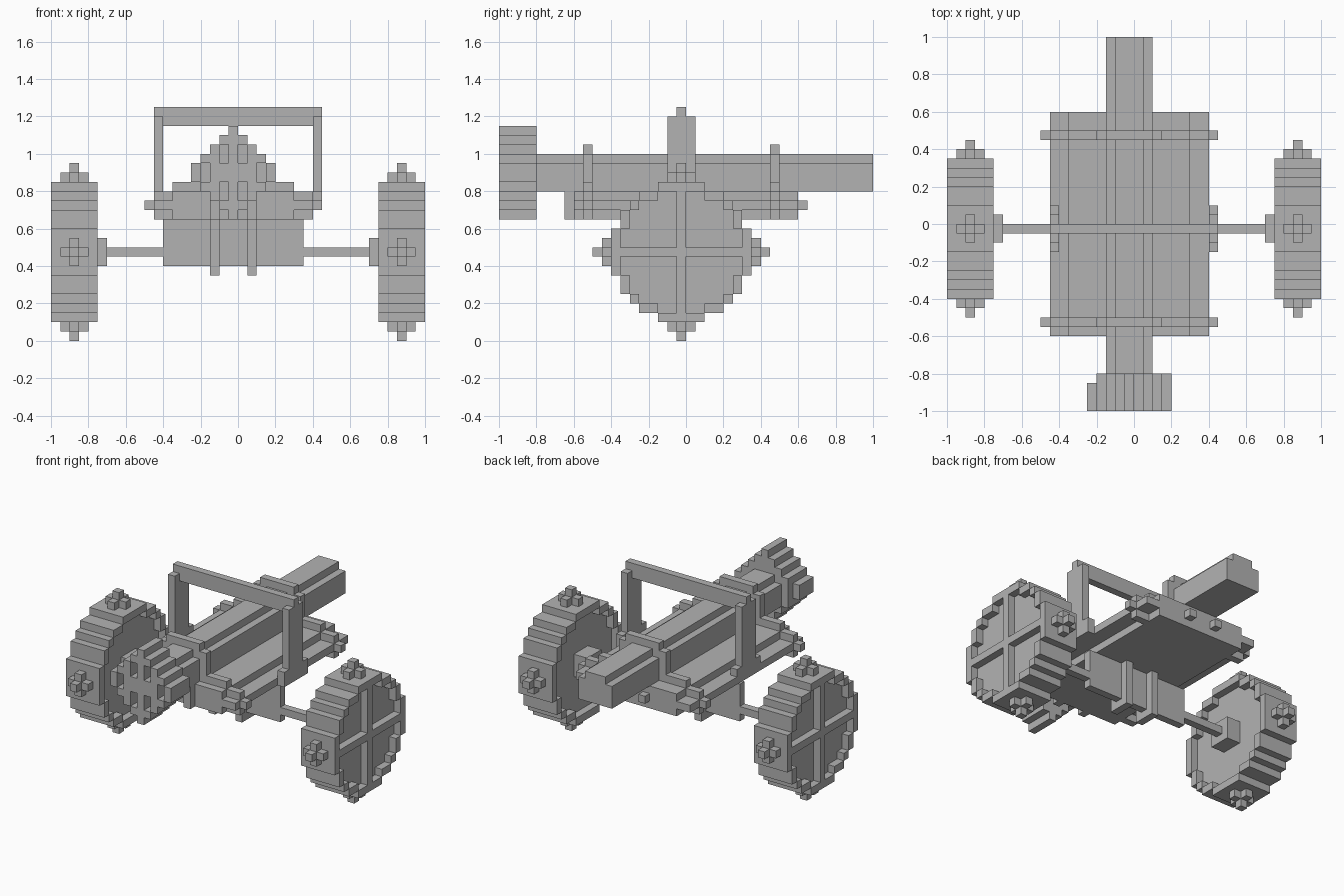
import bpy
import bmesh
from mathutils import Vector

if "Cube" in bpy.data.objects:
    bpy.data.objects.remove(bpy.data.objects["Cube"], do_unlink=True)

U = 0.05  # size of one block
CY, CZ = -1, 9  # wheel centre cell

grey = bpy.data.materials.new("plain_grey")
grey.use_nodes = True
COLOUR = (0.45, 0.45, 0.45, 1)
grey.diffuse_color = COLOUR
grey.node_tree.nodes["Principled BSDF"].inputs["Base Color"].default_value = COLOUR

parts = {}


def box(x0, x1, y0, y1, z0, z1):
    """Set of block cells filling a box, in block units."""
    return {(x, y, z) for x in range(x0, x1) for y in range(y0, y1) for z in range(z0, z1)}


def mirror(cells):
    return {(-1 - x, y, z) for x, y, z in cells}


def stud(c, axis, sign):
    """Small plus-shaped knob with one block at its tip."""
    cells = set()
    for a in range(3):
        for d in (-1, 0, 1):
            p = list(c)
            p[a] += d
            cells.add(tuple(p))
    return cells


# Wheel: stepped disc, hollowed on both faces, spokes on the outer face
half = (7, 7, 7, 6, 6, 5, 4, 2)
disc = {(y, z) for z in range(-7, 8) for y in range(-half[abs(z)], half[abs(z)] + 1)}
inside = {(y, z) for y, z in disc
          if all((y + a, z + b) in disc for a, b in ((1, 0), (-1, 0), (0, 1), (0, -1)))}
wheel = {(x, y + CY, z + CZ) for x in range(15, 20) for y, z in disc}
wheel -= {(15, y + CY, z + CZ) for y, z in inside}
wheel -= {(19, y + CY, z + CZ) for y, z in inside if y and z}
hub = box(14, 16, CY - 1, CY + 2, CZ - 1, CZ + 2)
studs = set()
for dy, dz in ((8, 0), (-8, 0), (0, 8), (0, -8)):
    studs |= stud((17, CY + dy, CZ + dz), 0, 1)
for side, fn in (("left", set), ("right", mirror)):
    parts[side + "_wheel"] = fn(wheel)
    parts[side + "_hub"] = fn(hub)
    parts[side + "_wheel_studs"] = fn(studs - wheel)

# Axle and the upright plate that carries it
parts["axle"] = box(-14, 14, -1, 0, 9, 10)
parts["axle_plate"] = box(-8, 7, -1, 0, 8, 13)

# Straps round the axle plate and on the ends of the deck
straps = set()
for x in (-3, 1):
    straps |= box(x, x + 1, -2, 1, 7, 13) | box(x, x + 1, -13, -12, 13, 16)
    straps |= box(x, x + 1, 12, 13, 14, 15)
parts["straps"] = straps

# Deck with a projecting middle layer
parts["deck"] = box(-9, 8, -12, 12, 14, 15) | box(-7, 6, -12, 12, 13, 16)

# Barrel with a narrower top layer
parts["barrel"] = box(-3, 2, -20, 20, 16, 19) | box(-2, 1, -20, 20, 19, 20)

# Hoops that clamp the barrel to the deck
for name, y in (("front_hoop", -11), ("rear_hoop", 9)):
    hoop = box(-10, 9, y, y + 1, 14, 15) | box(-9, 8, y, y + 1, 13, 16)
    hoop |= box(-7, 6, y, y + 1, 16, 17) | box(-4, 3, y, y + 1, 17, 20)
    parts[name] = hoop | box(-3, 2, y, y + 1, 20, 21)

# Muzzle: stepped ring with slots in its front
muzzle = set()
for step in range(5):
    muzzle |= box(-1 - step, step, -20, -16, 13 + step, 23 - step)
muzzle -= box(-5, -4, -17, -16, 13, 23)
for x, z in ((-2, 19), (0, 19), (-2, 15), (0, 15), (-4, 17), (2, 17)):
    muzzle -= box(x, x + 1, -20, -18, z, z + 2)
    parts["barrel"] -= box(x, x + 1, -20, -18, z, z + 2)
parts["muzzle"] = muzzle

# Handle frame over the barrel
parts["handle_bar"] = box(-9, 9, -1, 0, 23, 25)
for name, x, z in (("right_handle_post", -9, 15), ("left_handle_post", 8, 14)):
    parts[name] = box(x, x + 1, -2, 1, z, 24) | box(x, x + 1, -3, 2, z, 16)

# Turn the cells into meshes, keeping only exposed faces
owner = {}
for name, cells in parts.items():
    for c in cells:
        owner.setdefault(c, name)


def build(name):
    bm = bmesh.new()
    for c in (c for c in parts[name] if owner[c] == name):
        for a in range(3):
            for s in (-1, 1):
                n = list(c)
                n[a] += s
                if tuple(n) in owner:
                    continue
                mid = Vector(c) + Vector((0.5, 0.5, 0.5))
                mid[a] += s * 0.5
                p, q = Vector(), Vector()
                p[(a + 1) % 3] = 0.5
                q[(a + 2) % 3] = 0.5 * s
                ring = (mid - p - q, mid + p - q, mid + p + q, mid - p + q)
                bm.faces.new([bm.verts.new(v * U) for v in ring])
    bmesh.ops.remove_doubles(bm, verts=bm.verts, dist=U / 10)
    bmesh.ops.dissolve_limit(bm, angle_limit=0.01, verts=bm.verts, edges=bm.edges)
    mesh = bpy.data.meshes.new(name)
    bm.to_mesh(mesh)
    bm.free()
    mesh.materials.append(grey)
    bpy.context.collection.objects.link(bpy.data.objects.new(name, mesh))


for part_name in parts:
    build(part_name)
